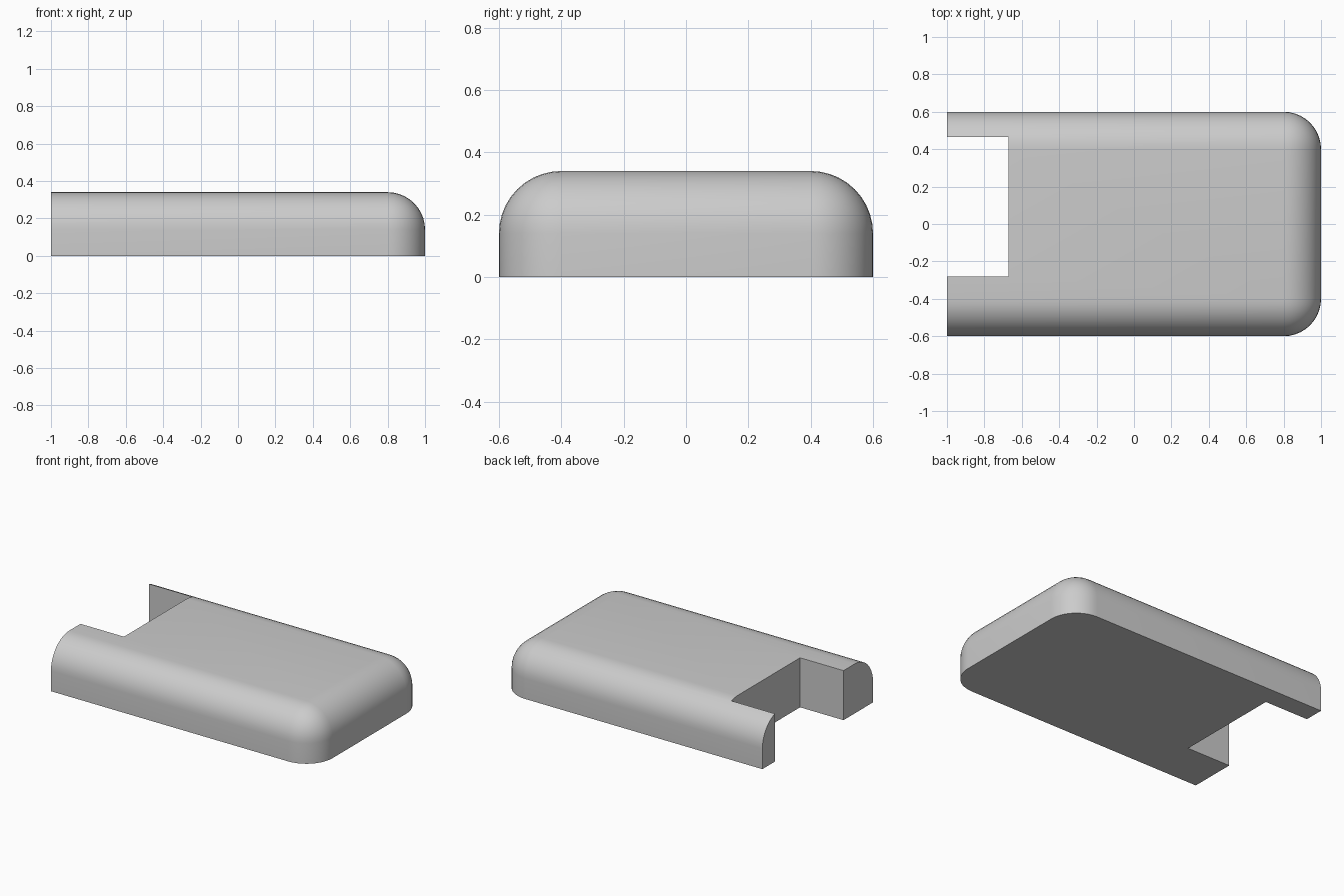
import bpy, bmesh, math

if "Cube" in bpy.data.objects:
    bpy.data.objects.remove(bpy.data.objects["Cube"])


def box(name, lo, hi):
    """Axis-aligned box between two corners."""
    bm = bmesh.new()
    bmesh.ops.create_cube(bm, size=1)
    for v in bm.verts:
        v.co = [(a + b) / 2 + c * (b - a) for a, b, c in zip(lo, hi, v.co)]
    mesh = bpy.data.meshes.new(name)
    bm.to_mesh(mesh)
    bm.free()
    obj = bpy.data.objects.new(name, mesh)
    bpy.context.collection.objects.link(obj)
    return obj


# Slab body: round the top and right-hand edges, keep base and left end square
body = box("body", (-1, -0.6, 0), (1, 0.6, 0.34))
bm = bmesh.new()
bm.from_mesh(body.data)
edges = []
for e in bm.edges:
    mid = (e.verts[0].co + e.verts[1].co) / 2
    on_top, on_right = mid.z > 0.33, mid.x > 0.99
    on_side = abs(mid.y) > 0.59
    if on_top + on_right + on_side == 2:
        edges.append(e)
bmesh.ops.bevel(bm, geom=edges, offset=0.2, offset_type='OFFSET',
                segments=10, profile=0.5, affect='EDGES')
bm.to_mesh(body.data)
bm.free()

# Slot through the left end
cutter = box("slot_cutter", (-1.2, -0.28, -0.2), (-0.67, 0.465, 0.6))
cutter.hide_render = True
mod = body.modifiers.new("slot", 'BOOLEAN')
mod.operation = 'DIFFERENCE'
mod.solver = 'EXACT'
mod.object = cutter
bpy.context.view_layer.objects.active = body
body.select_set(True)
bpy.ops.object.modifier_apply(modifier="slot")
bpy.data.objects.remove(cutter)

# Smooth rounds, crisp cut edges
bpy.ops.object.shade_smooth_by_angle(angle=math.radians(30))
